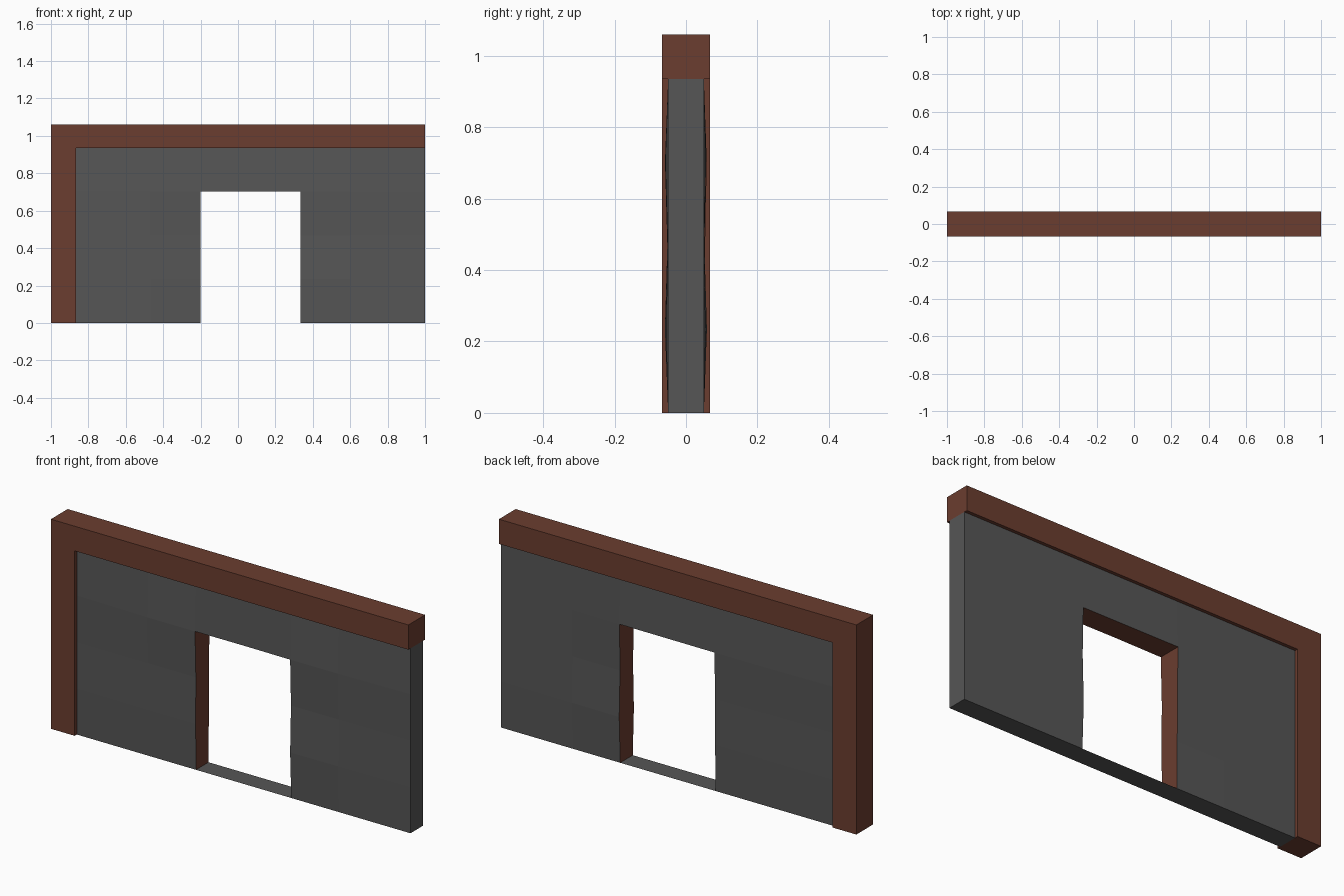
import bpy, bmesh, random

if "Cube" in bpy.data.objects:
    bpy.data.objects.remove(bpy.data.objects["Cube"])

random.seed(4)


def material(name, color):
    m = bpy.data.materials.new(name)
    m.diffuse_color = (*color, 1)
    m.use_nodes = True
    m.node_tree.nodes["Principled BSDF"].inputs["Base Color"].default_value = m.diffuse_color
    return m


brown = material("brown timber", (0.147, 0.047, 0.029))
grey = material("dark grey plaster", (0.093, 0.093, 0.093))


def make_object(name, bm, mats):
    bmesh.ops.recalc_face_normals(bm, faces=bm.faces)
    me = bpy.data.meshes.new(name)
    bm.to_mesh(me)
    bm.free()
    for m in mats:
        me.materials.append(m)
    ob = bpy.data.objects.new(name, me)
    bpy.context.collection.objects.link(ob)
    return ob


# Timber frame: L-shaped profile (post and top beam) extruded through the depth
D = 0.067
profile = [(-1, 0), (-0.867, 0), (-0.867, 0.935), (1, 0.935), (1, 1.06), (-1, 1.06)]
bm = bmesh.new()
face = bm.faces.new([bm.verts.new((x, -D, z)) for x, z in profile])
ext = bmesh.ops.extrude_face_region(bm, geom=[face], use_keep_orig=True)
moved = [v for v in ext["geom"] if isinstance(v, bmesh.types.BMVert)]
bmesh.ops.translate(bm, verts=moved, vec=(0, 2 * D, 0))
make_object("timber_frame", bm, [brown])

# Plaster wall: a slightly uneven grid on both sides with a doorway left out
T = 0.05
xs = [-0.867, -0.467, -0.2, 0.067, 0.333, 0.6, 1.0]
zs = [0, 0.234, 0.468, 0.703, 0.935]
swell = [0, 0.008, 0.003, 0.008, 0]
NX, NZ = len(xs) - 1, len(zs) - 1
bm = bmesh.new()
grid = {}
for i, x in enumerate(xs):
    for k, z in enumerate(zs):
        for s in (-1, 1):
            bump = 0 if i in (0, NX) else swell[k] * random.uniform(0.2, 1.2)
            grid[i, k, s] = bm.verts.new((x, s * (T + bump), z))


def strip(a, b, mat=0):
    """Face through the wall depth between grid points a and b."""
    f = bm.faces.new([grid[(*a, -1)], grid[(*b, -1)], grid[(*b, 1)], grid[(*a, 1)]])
    f.material_index = mat


for i in range(NX):
    strip((i, 0), (i + 1, 0))                      # underside and door sill
    for k in range(NZ):
        if i in (2, 3) and k < 3:
            continue                               # doorway
        for s in (-1, 1):
            bm.faces.new([grid[i, k, s], grid[i + 1, k, s],
                          grid[i + 1, k + 1, s], grid[i, k + 1, s]])
for k in range(NZ):
    strip((NX, k), (NX, k + 1))                    # right end
for k in range(3):
    for i in (2, 4):
        strip((i, k), (i, k + 1), 1)               # door jambs
for i in (2, 3):
    strip((i, 3), (i + 1, 3), 1)                   # door head
for i in range(NX):
    strip((i, NZ), (i + 1, NZ))                    # top, under the beam
for k in range(NZ):
    strip((0, k), (0, k + 1))                      # left end, against the post
make_object("plaster_wall", bm, [grey, brown])
